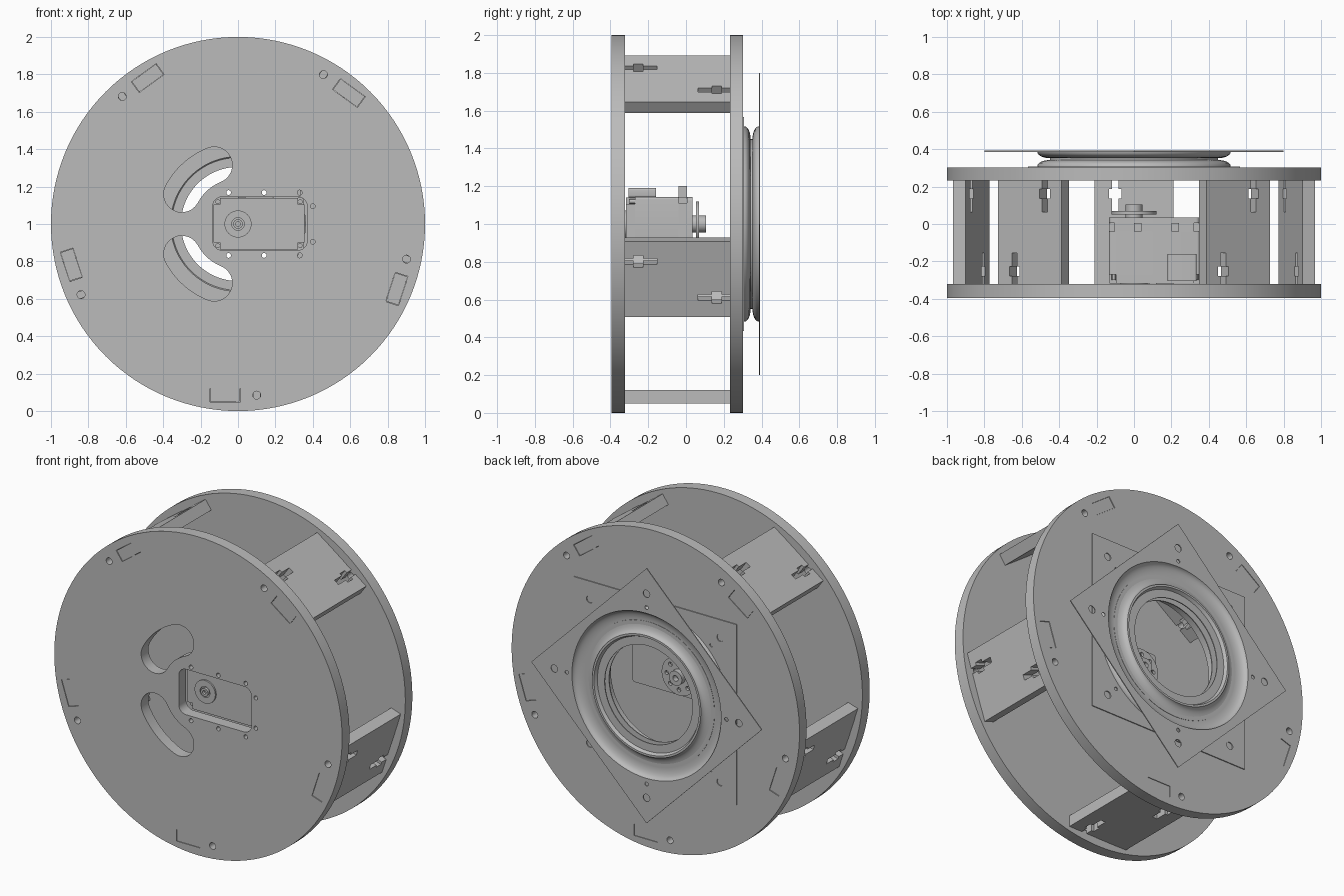
import bpy, bmesh
from math import sin, cos, pi, radians
from mathutils import Matrix, Vector

cube = bpy.data.objects.get("Cube")
if cube:
    bpy.data.objects.remove(cube, do_unlink=True)

grey = bpy.data.materials.new("plain grey")
grey.use_nodes = True
grey.diffuse_color = (0.5, 0.5, 0.5, 1)
grey.node_tree.nodes["Principled BSDF"].inputs["Base Color"].default_value = (0.5, 0.5, 0.5, 1)


def finish(name, bm, matrix):
    """Clean a bmesh and turn it into a shaded object."""
    bmesh.ops.remove_doubles(bm, verts=bm.verts, dist=0.00005)
    bmesh.ops.recalc_face_normals(bm, faces=bm.faces)
    bm.transform(matrix)
    mesh = bpy.data.meshes.new(name)
    bm.to_mesh(mesh)
    bm.free()
    mesh.materials.append(grey)
    obj = bpy.data.objects.new(name, mesh)
    bpy.context.collection.objects.link(obj)
    bpy.ops.object.select_all(action="DESELECT")
    obj.select_set(True)
    bpy.context.view_layer.objects.active = obj
    bpy.ops.object.shade_smooth_by_angle(angle=radians(30))
    return obj


def plate(name, loops, thickness, matrix):
    """Extruded flat outline; every loop after the first is a hole."""
    curve = bpy.data.curves.new(name, "CURVE")
    curve.dimensions = "2D"
    curve.fill_mode = "BOTH"
    curve.extrude = thickness / 2
    for loop in loops:
        spline = curve.splines.new("POLY")
        spline.points.add(len(loop) - 1)
        for point, (x, y) in zip(spline.points, loop):
            point.co = (x, y, 0, 1)
        spline.use_cyclic_u = True
    temp = bpy.data.objects.new(name + " outline", curve)
    bpy.context.collection.objects.link(temp)
    bpy.context.view_layer.update()
    bm = bmesh.new()
    bm.from_mesh(temp.to_mesh())
    temp.to_mesh_clear()
    bpy.data.objects.remove(temp, do_unlink=True)
    bpy.data.curves.remove(curve)
    return finish(name, bm, matrix)


def upright(y0, y1):
    """Stand a plate up between two depths, around the wheel centre."""
    return Matrix.Translation((0, (y0 + y1) / 2, 1)) @ Matrix.Rotation(pi / 2, 4, "X")


def slab(name, loops, y0, y1):
    return plate(name, loops, y1 - y0, upright(y0, y1))


def circle(x, y, r, n=24):
    return [(x + r * cos(2 * pi * i / n), y + r * sin(2 * pi * i / n)) for i in range(n)]


def rect(x0, x1, y0, y1):
    return [(x0, y0), (x1, y0), (x1, y1), (x0, y1)]


def rounded(x0, x1, y0, y1, r):
    pts = []
    for k, (x, y) in enumerate(rect(x0 + r, x1 - r, y0 + r, y1 - r)):
        for i in range(7):
            a = pi + k * pi / 2 + i * pi / 12
            pts.append((x + r * cos(a), y + r * sin(a)))
    return pts


def notched(x0, x1, y0, y1, n):
    """Rectangle with square notches in its corners."""
    return [(x0 + n, y0), (x1 - n, y0), (x1 - n, y0 + n), (x1, y0 + n),
            (x1, y1 - n), (x1 - n, y1 - n), (x1 - n, y1), (x0 + n, y1),
            (x0 + n, y1 - n), (x0, y1 - n), (x0, y0 + n), (x0 + n, y0 + n)]


def turn(loop, a):
    return [(x * cos(a) - y * sin(a), x * sin(a) + y * cos(a)) for x, y in loop]


def arc_slot(radius, half, a0, a1):
    """Curved slot with round ends."""
    pts, steps = [], 16
    for r, start, end in ((radius + half, a0, a1), (radius - half, a1, a0)):
        pts += [(r * cos(start + (end - start) * i / steps),
                 r * sin(start + (end - start) * i / steps)) for i in range(steps + 1)]
        sign = 1 if r > radius else -1
        cx, cy = radius * cos(end), radius * sin(end)
        base = end if sign > 0 else end + pi
        pts += [(cx + half * cos(base + pi * i / 12), cy + half * sin(base + pi * i / 12))
                for i in range(1, 12)]
    return pts


STEP = 2 * pi / 5
RIM = 0.915


def rim_holes(side):
    """Tab slots and bolt holes around a disc."""
    holes = []
    for k in range(5):
        holes.append(turn(rect(side * 0.068 - 0.082, side * 0.068 + 0.082,
                               -RIM - 0.036, -RIM + 0.036), k * STEP))
        holes.append(turn(circle(-side * 0.1, -RIM, 0.021), k * STEP))
    return holes


# Front disc with curved slots, servo window and screw holes
upper = arc_slot(0.34, 0.097, radians(112), radians(152))
lower = [(x, -y) for x, y in upper]
window = rounded(-0.135, 0.37, -0.14, 0.145, 0.05)
screws = [circle(x, s * 0.168, 0.013, 16) for x in (-0.05, 0.14, 0.33) for s in (-1, 1)]
screws += [circle(0.4, s * 0.095, 0.013, 16) for s in (-1, 1)]
slab("front_disc", [circle(0, 0, 1, 128), upper, lower, window] + screws + rim_holes(-1),
     -0.395, -0.322)

# Back disc with the central opening
slab("back_disc", [circle(0, 0, 1, 128), circle(0, 0, 0.36, 96)] + rim_holes(1), 0.232, 0.302)

# Cross struts with end tabs and captive nut slots
F, B, W = -0.322, 0.232, 0.21


def strut_end(y, d, s, depth):
    """One end of the strut, from its tab side to its slot side."""
    tab = [(-s * W, y), (-s * 0.148, y), (-s * 0.148, y - d * depth),
           (s * 0.012, y - d * depth), (s * 0.012, y)]
    half = [(0.017, 0), (0.017, 0.045), (0.034, 0.045), (0.034, 0.095),
            (0.017, 0.095), (0.017, 0.168)]
    slot = [(s * (0.1 - w), y + d * v) for w, v in half]
    slot += [(s * (0.1 + w), y + d * v) for w, v in reversed(half)]
    return tab + slot + [(s * W, y)]


strut = strut_end(F, 1, 1, 0.07) + strut_end(B, -1, -1, 0.067)
for k in range(5):
    place = (Matrix.Translation((0, 0, 1)) @ Matrix.Rotation(k * STEP, 4, "Y")
             @ Matrix.Translation((0, 0, -RIM)))
    plate(f"strut_{k + 1}", [strut], 0.07, place)

# Servo motor case in stacked layers
slab("servo_back_cover", [notched(-0.13, 0.355, -0.135, 0.14, 0.035)], -0.318, -0.27)
slab("servo_body", [rounded(-0.133, 0.35, -0.138, 0.142, 0.012)], -0.27, -0.04)
slab("servo_front_cover", [notched(-0.133, 0.35, -0.138, 0.142, 0.03)], -0.04, 0.005)
slab("servo_cap", [rounded(-0.133, 0.35, -0.138, 0.142, 0.02)], 0.005, 0.035)
slab("servo_plug", [rounded(0.18, 0.335, 0.14, 0.19, 0.012)], -0.305, -0.16)
for i, x in enumerate((0.0, 0.2)):
    slab(f"servo_lug_{i + 1}", [rect(x, x + 0.04, 0.14, 0.2)], -0.04, 0.005)
for x in (-0.125, 0.315):
    for z in (-0.13, 0.105):
        slab("servo_case_screw", [circle(x + 0.017, z + 0.014, 0.013, 12)], -0.3, -0.27)

# Pivot boss on the rear of the servo
slab("pivot_boss", [circle(0, 0, 0.072, 48), circle(0, 0, 0.034, 32)], -0.328, -0.315)
slab("pivot_pin", [circle(0, 0, 0.025, 32), circle(0, 0, 0.012, 16)], -0.335, -0.31)

# Output horn and hub
horn_holes = [circle(0.085 * cos(i * pi / 4), 0.085 * sin(i * pi / 4), 0.013, 16) for i in range(8)]
slab("servo_horn", [circle(0, 0, 0.12, 64)] + horn_holes, 0.052, 0.07)
slab("horn_hub", [circle(0, 0, 0.045, 48), circle(0, 0, 0.018, 24)], 0.03, 0.105)

# Turntable bearing: two square plates with pressed ring grooves
SHEET = 0.006


def pressed_ring(name, y_flat, sign):
    """Lathed groove, pressed towards the other plate."""
    prof = [(0.525, 0)]
    for i in range(13):
        a = pi * i / 12
        prof.append((0.448 + 0.07 * cos(a), 0.04 * sin(a) ** 0.8 if 0 < i < 12 else 0.002))
    prof += [(0.365, 0.002), (0.355, 0.026), (0.305, 0.026)]
    loop = prof + [(r, h - SHEET) for r, h in reversed(prof[1:])]
    bm = bmesh.new()
    verts = [bm.verts.new((r, y_flat + sign * max(h, 0), 0)) for r, h in loop]
    edges = [bm.edges.new((verts[i], verts[(i + 1) % len(verts)])) for i in range(len(verts))]
    bmesh.ops.spin(bm, geom=verts + edges, cent=(0, 0, 0), axis=(0, 1, 0),
                   angle=2 * pi, steps=96, use_merge=True)
    return finish(name, bm, Matrix.Translation((0, 0, 1)))


def bearing_plate(name, y0, y1, angle):
    h = 0.566
    loops = [rect(-h, h, -h, h), circle(0, 0, 0.518, 96)]
    for sx in (-1, 1):
        for sy in (-1, 1):
            loops.append(circle(sx * 0.453, sy * 0.453, 0.023))
            loops.append(circle(sx * 0.392, sy * 0.392, 0.012, 16))
    slab(name, [turn(l, angle) for l in loops], y0, y1)


bearing_plate("fixed_bearing_plate", 0.302, 0.308, 0)
bearing_plate("turning_bearing_plate", 0.386, 0.392, pi / 4)
pressed_ring("fixed_bearing_ring", 0.302, 1)
pressed_ring("turning_bearing_ring", 0.392, -1)
slab("bearing_race", [circle(0, 0, 0.45, 96), circle(0, 0, 0.42, 96)], 0.335, 0.36)
